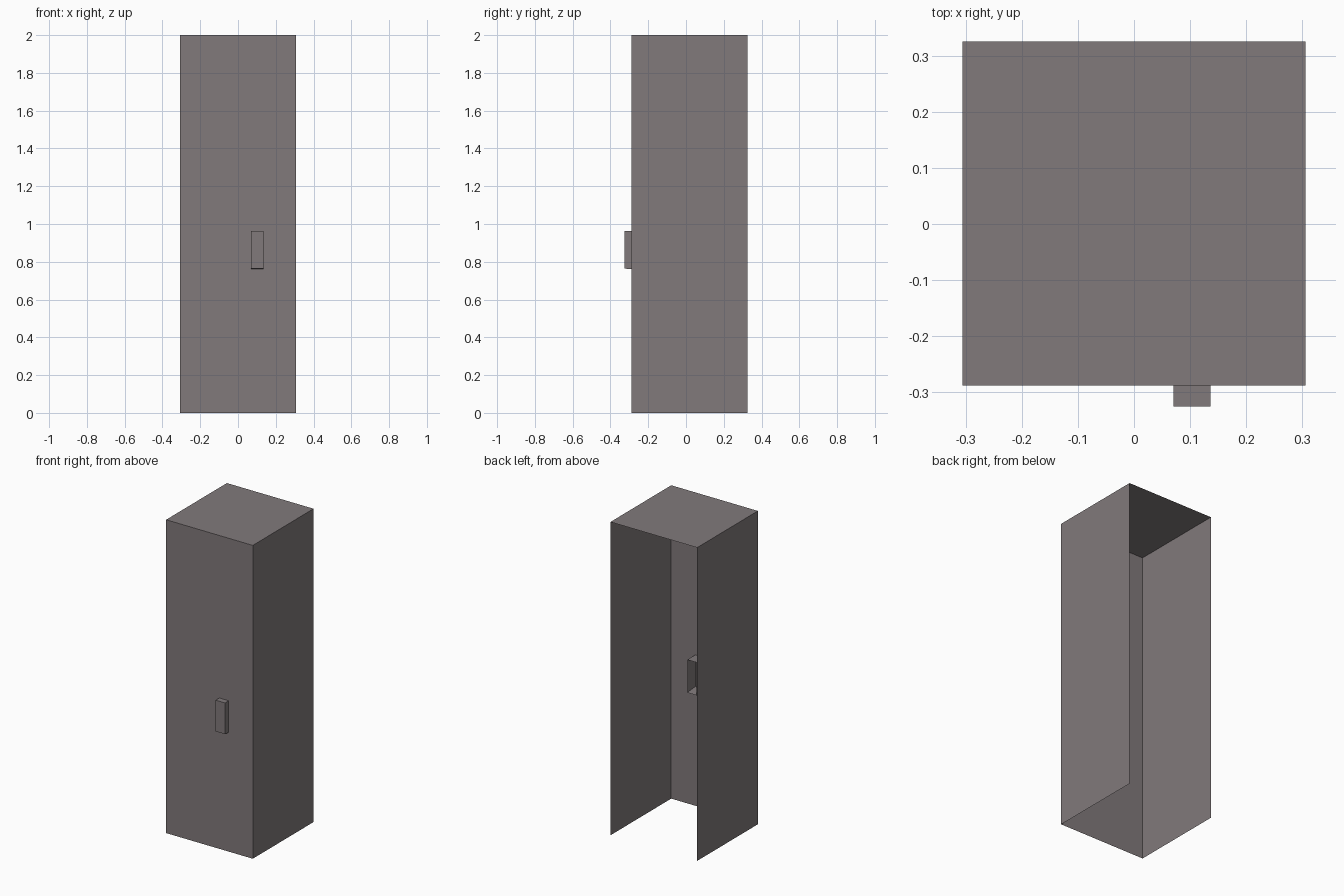
import bpy
import bmesh
from mathutils import Vector

if "Cube" in bpy.data.objects:
    bpy.data.objects.remove(bpy.data.objects["Cube"], do_unlink=True)

# Single warm grey paint
GREY = (0.22, 0.194, 0.198, 1.0)
paint = bpy.data.materials.new("warm_grey")
paint.use_nodes = True
paint.diffuse_color = GREY
paint.node_tree.nodes["Principled BSDF"].inputs["Base Color"].default_value = GREY


def open_box(name, low, high, open_sides, front_lift=0.0):
    """Thin box shell without the faces that point along open_sides."""
    low, high = Vector(low), Vector(high)
    bm = bmesh.new()
    bmesh.ops.create_cube(bm, size=1)
    bm.normal_update()
    gone = [f for f in bm.faces
            if any(f.normal.dot(Vector(side)) > 0.9 for side in open_sides)]
    bmesh.ops.delete(bm, geom=gone, context="FACES")
    for v in bm.verts:
        lift = front_lift if v.co.y < 0 and v.co.z < 0 else 0
        v.co = Vector(h if c > 0 else l for c, l, h in zip(v.co, low, high))
        v.co.z += lift
    mesh = bpy.data.meshes.new(name)
    bm.to_mesh(mesh)
    bm.free()
    mesh.materials.append(paint)
    obj = bpy.data.objects.new(name, mesh)
    bpy.context.collection.objects.link(obj)
    return obj


BACK, BELOW = (0, 1, 0), (0, 0, -1)

# Tall cabinet shell, open at the back and underneath
open_box("cabinet_shell", (-0.306, -0.288, 0), (0.306, 0.325, 2), [BACK, BELOW])

# Door handle passing through the front, hollow behind, with a sloped underside
open_box("door_handle", (0.07, -0.325, 0.753), (0.136, -0.207, 0.963), [BACK],
         front_lift=0.011)
